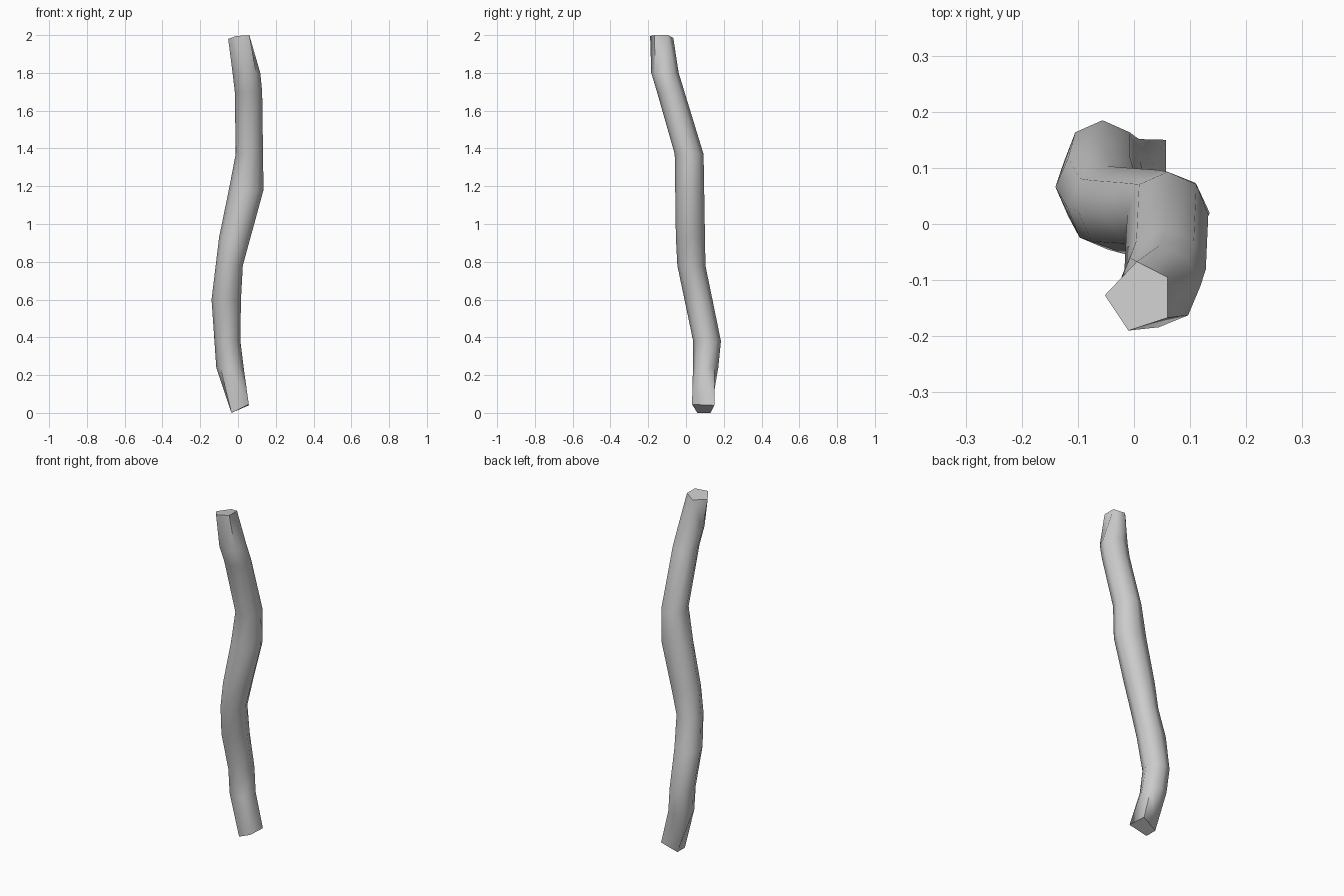
import bpy, bmesh, math

if "Cube" in bpy.data.objects:
    bpy.data.objects.remove(bpy.data.objects["Cube"])

# Outline of the branch in front view (x by z) and side view (y by z)
LEFT = [(0, -.035), (.24, -.115), (.6, -.14), (.93, -.10), (1.36, -.012), (1.7, -.017), (2, -.052)]
RIGHT = [(.04, .055), (.4, .01), (.76, .02), (1.18, .135), (1.77, .127), (2, .058)]
FRONT = [(.04, .032), (.37, .04), (.81, -.052), (1.39, -.06), (1.82, -.19), (2, -.19)]
BACK = [(.03, .145), (.37, .187), (.78, .103), (1.37, .093), (1.82, -.045), (2, -.07)]
LEVELS = [.24, .38, .6, .78, .93, 1.18, 1.37, 1.7, 1.8]
SIDES = 8


def at(line, z):
    for (z0, v0), (z1, v1) in zip(line, line[1:]):
        if z <= z1:
            return v0 + (v1 - v0) * (z - z0) / (z1 - z0)
    return line[-1][1]


bm = bmesh.new()


def loop(points):
    vs = [bm.verts.new(p) for p in points]
    return vs, [bm.edges.new((vs[i], vs[i - 1])) for i in range(len(vs))]


# Four-sided sloping foot
rings = [loop([(.057, .15, .04), (-.035, .13, 0), (-.035, .06, 0), (.057, .032, .045)])]

# Eight-sided winding body
for z in LEVELS:
    x0, x1, y0, y1 = (at(l, z) for l in (LEFT, RIGHT, FRONT, BACK))
    rings.append(loop([((x0 + x1) / 2 + (x1 - x0) / 2 * math.cos(a),
                        (y0 + y1) / 2 + (y1 - y0) / 2 * math.sin(a), z)
                       for a in (2 * math.pi * i / SIDES for i in range(SIDES))]))

# Five-sided cut top
rings.append(loop([(.06, -.095, 2), (.005, -.067, 1.985), (-.052, -.127, 1.98),
                   (-.01, -.19, 1.995), (.06, -.167, 2)]))

for a, b in zip(rings, rings[1:]):
    bmesh.ops.bridge_loops(bm, edges=a[1] + b[1])
for end in (rings[0], rings[-1]):
    bm.faces.new(end[0])
bmesh.ops.recalc_face_normals(bm, faces=bm.faces)

mesh = bpy.data.meshes.new("branch")
bm.to_mesh(mesh)
bm.free()
branch = bpy.data.objects.new("branch", mesh)
bpy.context.collection.objects.link(branch)
bpy.context.view_layer.objects.active = branch
branch.select_set(True)
bpy.ops.object.shade_smooth_by_angle(angle=math.radians(50))
